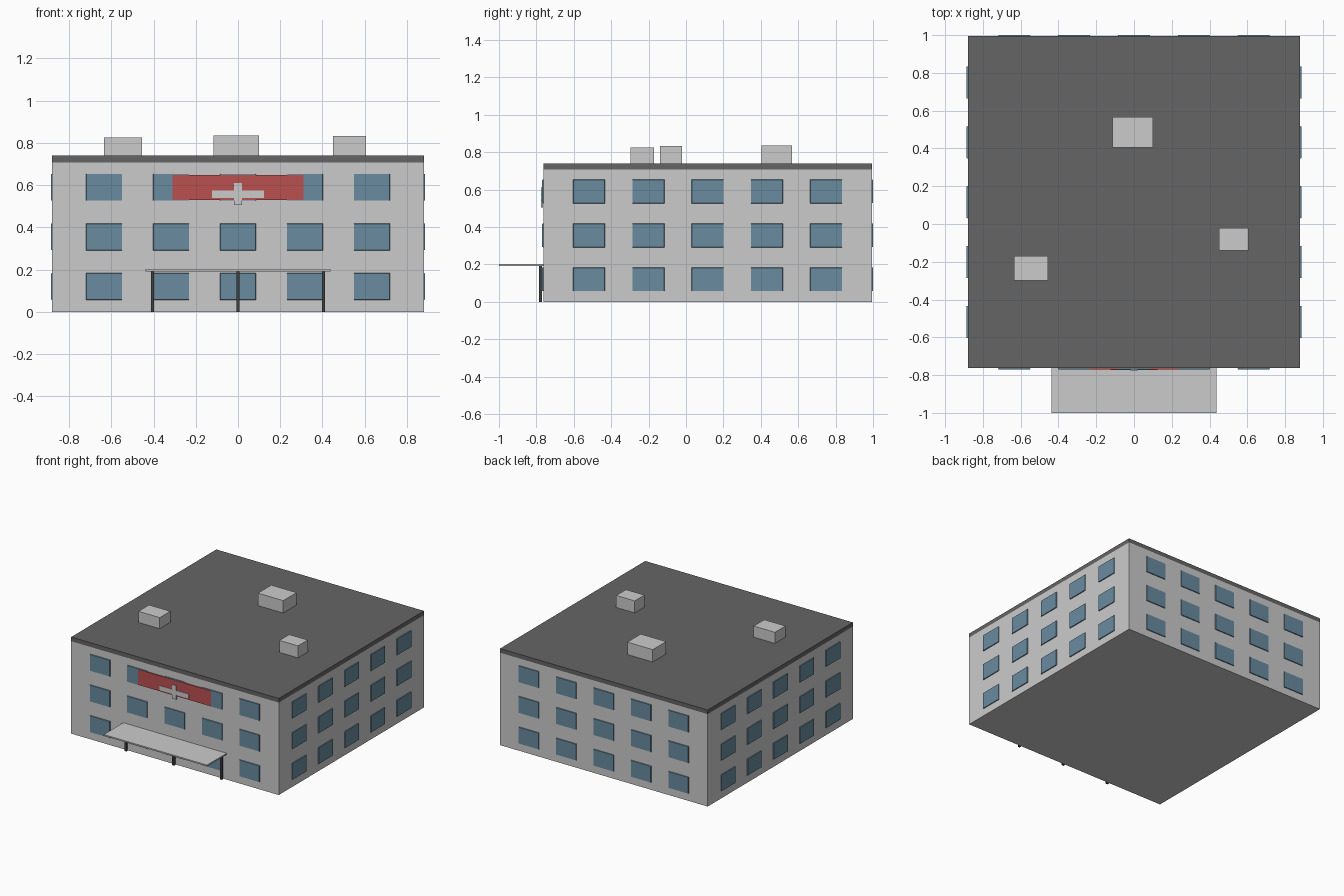
import bpy, bmesh
from mathutils import Matrix
from math import pi

if "Cube" in bpy.data.objects:
    bpy.data.objects.remove(bpy.data.objects["Cube"])


def material(name, rgb):
    m = bpy.data.materials.new(name)
    m.diffuse_color = (*rgb, 1)
    m.use_nodes = True
    m.node_tree.nodes["Principled BSDF"].inputs["Base Color"].default_value = m.diffuse_color
    return m


GLASS = material("window_blue", (0.14, 0.26, 0.35))
RED = material("sign_red", (0.50, 0.08, 0.08))
ROOF = material("roof_grey", (0.13, 0.13, 0.13))
DARK = material("post_grey", (0.05, 0.05, 0.05))


def finish(name, bm, mat=None):
    me = bpy.data.meshes.new(name)
    bm.to_mesh(me)
    bm.free()
    ob = bpy.data.objects.new(name, me)
    bpy.context.collection.objects.link(ob)
    if mat:
        me.materials.append(mat)
    return ob


def add_box(bm, x, y, z):
    """Add a box given (min, max) on each axis."""
    size = [b - a for a, b in (x, y, z)]
    mid = [(a + b) / 2 for a, b in (x, y, z)]
    m = Matrix.Translation(mid) @ Matrix.Diagonal((*size, 1))
    return bmesh.ops.create_cube(bm, size=1, matrix=m)["verts"]


def box(name, x, y, z, mat=None):
    bm = bmesh.new()
    add_box(bm, x, y, z)
    return finish(name, bm, mat)


X = 0.88                    # half width
Y0, Y1 = -0.763, 0.994      # front and back walls
YC, YH = (Y0 + Y1) / 2, (Y1 - Y0) / 2

# Walls and roof slab
box("walls", (-X, X), (Y0, Y1), (0, 0.708))
box("roof", (-X, X), (Y0, Y1), (0.708, 0.74), ROOF)

# Window panes: a 5 x 3 grid on each of the four walls, outer edge chamfered
for side, angle, dist in (("front", 0, YH), ("right", pi / 2, X),
                          ("back", pi, YH), ("left", -pi / 2, X)):
    bm = bmesh.new()
    for row in range(3):
        for col in range(-2, 3):
            cx, cz = col * 0.317, 0.12 + row * 0.235
            verts = add_box(bm, (cx - 0.087, cx + 0.087),
                            (-dist - 0.006, -dist + 0.006),
                            (cz - 0.065, cz + 0.065))
            for v in verts:
                if v.co.y < -dist:
                    v.co.x += 0.003 if v.co.x < cx else -0.003
                    v.co.z += 0.003 if v.co.z < cz else -0.003
    bm.transform(Matrix.Translation((0, YC, 0)) @ Matrix.Rotation(angle, 4, "Z"))
    finish(side + "_windows", bm, GLASS)

# Sign board with a raised plain cross
box("sign_board", (-0.31, 0.31), (-0.771, -0.76), (0.53, 0.648), RED)
box("sign_cross_bar", (-0.124, 0.124), (-0.774, -0.765), (0.54, 0.574))
box("sign_cross_upright", (-0.018, 0.018), (-0.775, -0.765), (0.505, 0.61))

# Entrance canopy and its posts
box("canopy", (-0.438, 0.438), (-1.0, Y0), (0.192, 0.202))
for i, px in enumerate((-0.405, 0, 0.405)):
    box(f"canopy_post_{i + 1}", (px - 0.008, px + 0.008),
        (-0.785, -0.769), (0, 0.193), DARK)

# Rooftop units
box("rooftop_unit_left", (-0.635, -0.455), (-0.298, -0.17), (0.74, 0.825))
box("rooftop_unit_middle", (-0.115, 0.10), (0.405, 0.567), (0.74, 0.835))
box("rooftop_unit_right", (0.45, 0.607), (-0.14, -0.022), (0.74, 0.832))
